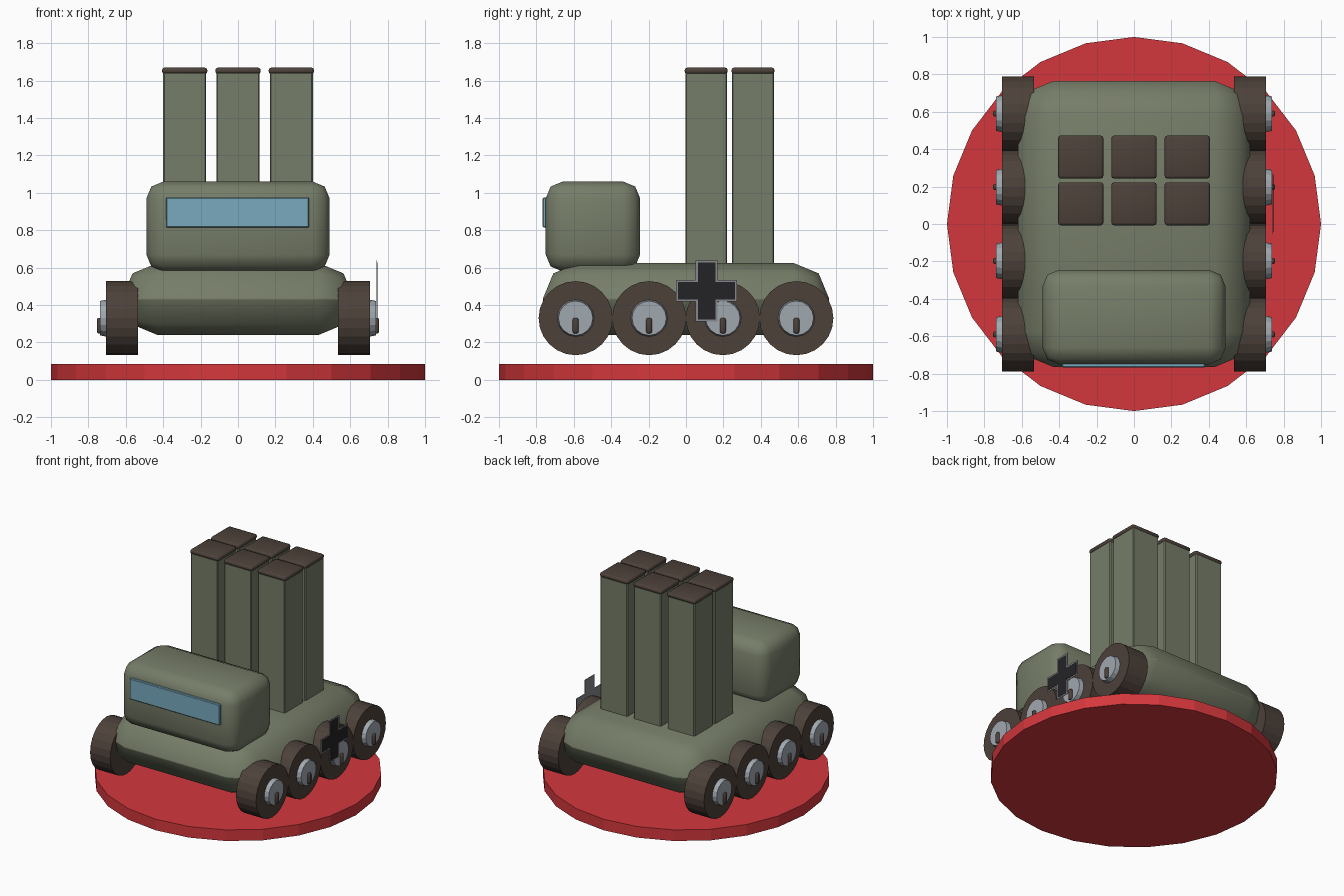
import bpy
import bmesh
from math import radians, pi
from mathutils import Matrix, Vector

cube = bpy.data.objects.get("Cube")
if cube:
    bpy.data.objects.remove(cube, do_unlink=True)


def material(name, r, g, b):
    """Flat colour given in display values, stored as linear."""
    rgba = [((c / 255 + 0.055) / 1.055) ** 2.4 for c in (r, g, b)] + [1]
    mat = bpy.data.materials.new(name)
    mat.use_nodes = True
    mat.diffuse_color = rgba
    mat.node_tree.nodes["Principled BSDF"].inputs["Base Color"].default_value = rgba
    return mat


GREEN = material("army green", 118, 125, 104)
BROWN = material("dark brown", 77, 65, 58)
RED = material("base red", 212, 55, 60)
BLUE = material("window blue", 120, 170, 190)
SILVER = material("hub silver", 160, 168, 175)
BLACK = material("marking black", 36, 36, 38)
GREY = material("marking grey", 135, 136, 142)


def finish(bm, name, mat, smooth=None):
    bmesh.ops.recalc_face_normals(bm, faces=bm.faces)
    mesh = bpy.data.meshes.new(name)
    bm.to_mesh(mesh)
    bm.free()
    mesh.materials.append(mat)
    obj = bpy.data.objects.new(name, mesh)
    bpy.context.collection.objects.link(obj)
    if smooth:
        bpy.ops.object.select_all(action="DESELECT")
        obj.select_set(True)
        bpy.context.view_layer.objects.active = obj
        bpy.ops.object.shade_smooth_by_angle(angle=radians(smooth))
    return obj


def box(name, mat, lo, hi, bevel=0, segments=2, smooth=None, seam=None):
    """Box between two corners, optionally rounded, with a sharp seam at a height."""
    lo, hi = Vector(lo), Vector(hi)
    bm = bmesh.new()
    bmesh.ops.create_cube(bm, size=1, matrix=Matrix.Translation((lo + hi) / 2)
                          @ Matrix.Diagonal((*(hi - lo), 1)))
    if bevel:
        bmesh.ops.bevel(bm, geom=bm.edges[:], offset=bevel, segments=segments,
                        profile=0.5, affect="EDGES")
    if seam:
        for e in bm.edges:
            e.smooth = any(abs(v.co.z - seam) > 0.01 for v in e.verts)
    return finish(bm, name, mat, smooth)


def disc(name, mat, centre, radius, depth, sides, axis="Z", radius2=None, smooth=None):
    """Cylinder, with an optional second radius at its far end."""
    turn = Matrix.Rotation(pi / 2, 4, "Y") if axis == "X" else Matrix()
    bm = bmesh.new()
    bmesh.ops.create_cone(bm, cap_ends=True, segments=sides, radius1=radius,
                          radius2=radius2 or radius, depth=depth,
                          matrix=Matrix.Translation(centre) @ turn)
    return finish(bm, name, mat, smooth)


def cross(name, mat, x, y, z, reach, half, depth):
    """Flat plus-shaped plate facing sideways."""
    corner = [(half, reach), (half, half), (reach, half)]
    outline = []
    for k in range(4):
        turn = Matrix.Rotation(-k * pi / 2, 2)
        outline += [turn @ Vector(p) for p in corner]
    bm = bmesh.new()
    face = bm.faces.new([bm.verts.new((x, y + p.x, z + p.y)) for p in outline])
    out = bmesh.ops.extrude_face_region(bm, geom=[face])["geom"]
    bmesh.ops.translate(bm, vec=(depth, 0, 0),
                        verts=[v for v in out if isinstance(v, bmesh.types.BMVert)])
    return finish(bm, name, mat)


# Round base
disc("base", RED, (0, 0, 0.0425), 1, 0.085, 24)

# Hull, cabin and windscreen
box("hull", GREEN, (-0.62, -0.765, 0.24), (0.62, 0.765, 0.625), 0.19, 2, 50, 0.4325)
box("cabin", GREEN, (-0.49, -0.75, 0.58), (0.49, -0.245, 1.06), 0.09, 2, 50)
box("windscreen", BLUE, (-0.385, -0.767, 0.815), (0.38, -0.74, 0.975), 0.005, 1)

# Launch tubes with lids
for x in (-0.285, 0, 0.285):
    for y in (0.108, 0.358):
        box("launch_tube", GREEN, (x - 0.115, y - 0.112, 0.58),
            (x + 0.115, y + 0.112, 1.645), 0.006, 1)
        box("tube_lid", BROWN, (x - 0.121, y - 0.115, 1.635),
            (x + 0.121, y + 0.115, 1.67), 0.014, 2, 50)

# Wheels on both sides
for side in (-1, 1):
    for y in (-0.59, -0.197, 0.197, 0.59):
        disc("tyre", BROWN, (side * 0.62, y, 0.33), 0.198, 0.17, 24, "X")
        hub = (0.1, 0.092) if side > 0 else (0.092, 0.1)
        disc("hub", SILVER, (side * 0.718, y, 0.33), hub[0], 0.04, 16, "X", hub[1])
        x = sorted((side * 0.73, side * 0.755))
        box("hub_pin", BROWN, (x[0], y - 0.016, 0.248), (x[1], y + 0.016, 0.332),
            0.011, 2, 50)

# Cross marking on the left side
cross("marking_border", GREY, 0.740, 0.11, 0.476, 0.163, 0.058, 0.003)
cross("marking_cross", BLACK, 0.742, 0.11, 0.476, 0.152, 0.047, 0.003)
